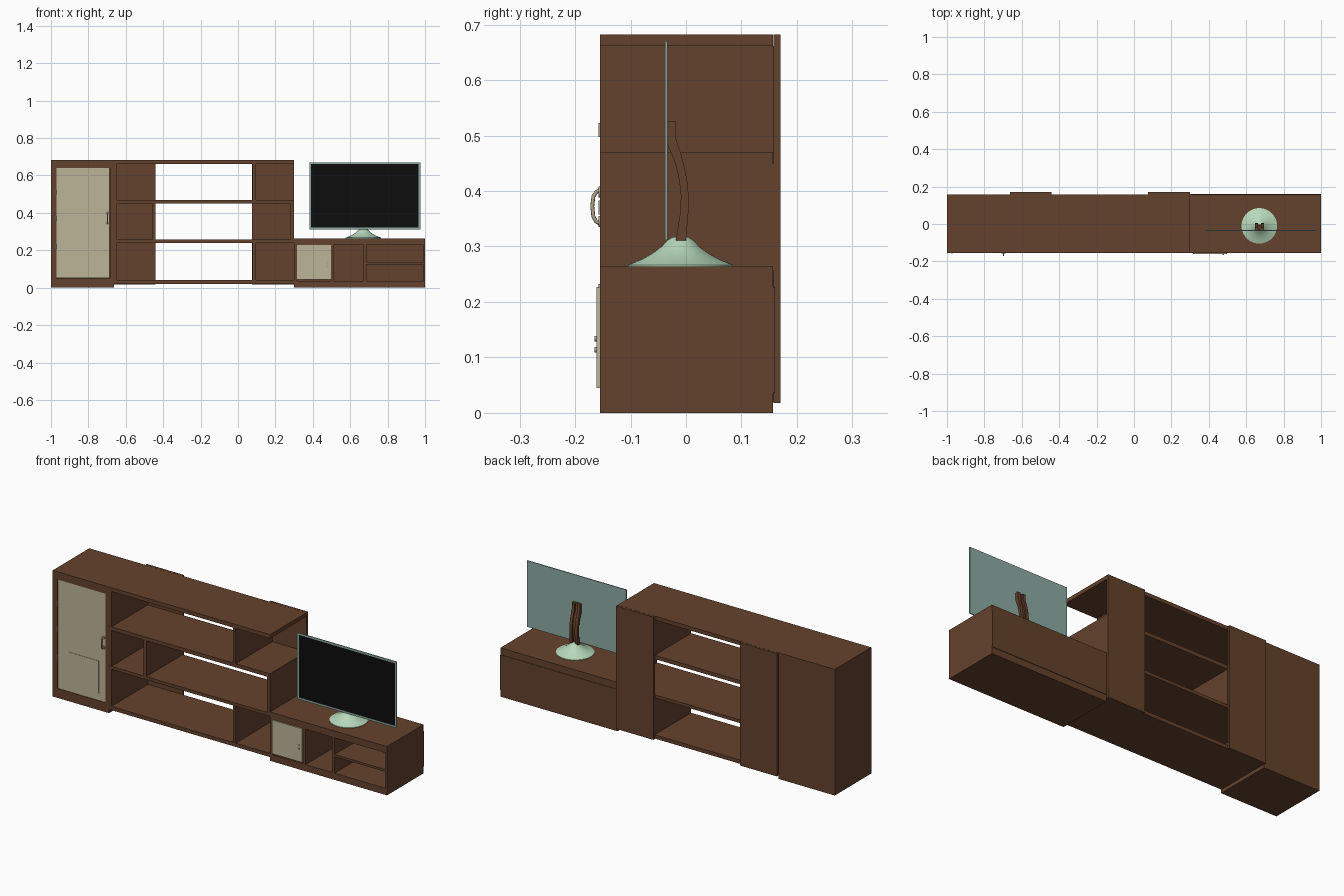
import bpy, bmesh, math
from mathutils import Matrix

if "Cube" in bpy.data.objects:
    bpy.data.objects.remove(bpy.data.objects["Cube"])


def material(name, rgb):
    m = bpy.data.materials.new(name)
    m.diffuse_color = (*rgb, 1)
    m.use_nodes = True
    m.node_tree.nodes["Principled BSDF"].inputs["Base Color"].default_value = m.diffuse_color
    return m


WOOD = material("walnut wood", (0.130, 0.054, 0.026))
CREAM = material("cream door", (0.515, 0.462, 0.314))
METAL = material("handle metal", (0.42, 0.37, 0.25))
TEAL = material("grey teal casing", (0.27, 0.41, 0.37))
MINT = material("pale green base", (0.474, 0.694, 0.497))
BLACK = material("black screen", (0.004, 0.004, 0.004))
FRONT, BACK = -0.155, 0.157


def finish(name, bm, mat, smooth=False):
    bmesh.ops.recalc_face_normals(bm, faces=bm.faces)
    me = bpy.data.meshes.new(name)
    bm.to_mesh(me)
    bm.free()
    me.materials.append(mat)
    ob = bpy.data.objects.new(name, me)
    bpy.context.collection.objects.link(ob)
    if smooth:
        bpy.ops.object.select_all(action='DESELECT')
        ob.select_set(True)
        bpy.context.view_layer.objects.active = ob
        bpy.ops.object.shade_smooth_by_angle(angle=math.radians(40))
    return ob


def box(name, x, z, y=(FRONT, BACK), mat=WOOD):
    bm = bmesh.new()
    bmesh.ops.create_cube(bm, size=1)
    for v in bm.verts:
        v.co = [r[0] if c < 0 else r[1] for r, c in zip((x, y, z), v.co)]
    return finish(name, bm, mat)


def cylinder(name, loc, r, depth, axis='Z', mat=METAL):
    bm = bmesh.new()
    bmesh.ops.create_cone(bm, cap_ends=True, segments=20, radius1=r, radius2=r, depth=depth)
    rot = Matrix.Rotation(math.pi / 2, 4, 'X') if axis == 'Y' else Matrix()
    bmesh.ops.transform(bm, matrix=Matrix.Translation(loc) @ rot, verts=bm.verts)
    return finish(name, bm, mat, True)


# Tall cupboard on the left
box("cupboard_left_side", (-1, -0.971), (0, 0.682))
box("cupboard_right_side", (-0.685, -0.663), (0, 0.682))
box("cupboard_top", (-0.971, -0.685), (0.64, 0.682))
box("cupboard_bottom", (-0.971, -0.685), (0, 0.05))
box("cupboard_back", (-0.971, -0.685), (0.05, 0.64), (0.145, BACK))
box("cupboard_door", (-0.970, -0.686), (0.051, 0.639), (FRONT + 0.002, FRONT + 0.016), CREAM)
box("cupboard_door_panel", (-0.907, -0.725), (0.088, 0.265), (FRONT, FRONT + 0.004), CREAM)
for z in (0.22, 0.37, 0.51):
    cylinder("cupboard_hinge", (-0.974, FRONT, z), 0.003, 0.025)

# Cupboard pull handle with two round mounts
for z in (0.345, 0.398):
    cylinder("handle_mount", (-0.698, FRONT, z), 0.010, 0.006, 'Y')
cu = bpy.data.curves.new("cupboard_handle", 'CURVE')
cu.dimensions = '3D'
cu.bevel_depth = 0.0035
cu.bevel_resolution = 2
sp = cu.splines.new('POLY')
path = [(-0.155, 0.402), (-0.162, 0.398), (-0.167, 0.39), (-0.169, 0.372),
        (-0.167, 0.354), (-0.162, 0.345), (-0.155, 0.341)]
sp.points.add(len(path) - 1)
for p, (y, z) in zip(sp.points, path):
    p.co = (-0.698, y, z, 1)
cu.materials.append(METAL)
bpy.context.collection.objects.link(bpy.data.objects.new("cupboard_handle", cu))

# Open shelf unit: four boards, uprights and two back panels
LEVELS = [(0.020, 0.040), (0.240, 0.257), (0.450, 0.470), (0.661, 0.682)]
for z in LEVELS:
    box("shelf_board", (-0.663, 0.30), z)
box("shelf_left_side", (-0.663, -0.649), (0.02, 0.661), (FRONT + 0.001, 0.158))
UPRIGHTS = [(0, (0.078, 0.095)), (1, (-0.456, -0.440)), (1, (0.281, 0.30)), (2, (0.078, 0.095))]
for row, x in UPRIGHTS:
    box("shelf_upright", x, (LEVELS[row][1], LEVELS[row + 1][0]), (FRONT, 0.158))
for x in ((-0.663, -0.441), (0.076, 0.30)):
    box("shelf_back_panel", x, (0.018, 0.682), (0.158, 0.17))

# Low media cabinet on the right
box("media_top", (0.30, 1), (0.227, 0.264))
box("media_bottom", (0.30, 1), (0, 0.036))
for x in ((0.30, 0.315), (0.497, 0.513), (0.671, 0.686), (0.992, 1)):
    box("media_upright", x, (0.036, 0.227))
box("media_shelf", (0.686, 0.992), (0.125, 0.137))
box("media_back", (0.301, 1), (0.036, 0.227), (0.145, 0.160))
box("media_door", (0.315, 0.497), (0.045, 0.227), (-0.161, -0.150), CREAM)
for z in (0.114, 0.134):
    cylinder("media_door_knob", (0.477, -0.162, z), 0.005, 0.005, 'Y')

# Television: casing, screen and frame strips
box("tv_casing", (0.381, 0.975), (0.312, 0.670), (-0.036, -0.033), TEAL)
box("tv_screen", (0.391, 0.965), (0.322, 0.660), (-0.0368, -0.0355), BLACK)
for z in ((0.312, 0.322), (0.660, 0.670)):
    box("tv_frame_rail", (0.381, 0.975), z, (-0.038, -0.0355), TEAL)
for x in ((0.381, 0.391), (0.965, 0.975)):
    box("tv_frame_stile", x, (0.322, 0.660), (-0.038, -0.0355), TEAL)

# Television stand: lathed base
profile = [(0.095, 0.264), (0.095, 0.267), (0.085, 0.271), (0.068, 0.278), (0.050, 0.288),
           (0.034, 0.300), (0.024, 0.311), (0.014, 0.317), (0, 0.319)]
bm = bmesh.new()
vs = [bm.verts.new((r, 0, z)) for r, z in [(0, 0.264)] + profile]
es = [bm.edges.new(p) for p in zip(vs, vs[1:])]
bmesh.ops.spin(bm, geom=vs + es, cent=(0, 0, 0), axis=(0, 0, 1), angle=2 * math.pi, steps=48)
bmesh.ops.remove_doubles(bm, verts=bm.verts, dist=1e-5)
bmesh.ops.translate(bm, vec=(0.67, -0.01, 0), verts=bm.verts)
finish("tv_base", bm, MINT, True)

# Curved neck: two arms joined by a thinner web
rear = [(-0.018, 0.525), (-0.018, 0.494), (-0.010, 0.470), (-0.004, 0.448), (0.002, 0.420),
        (0.005, 0.390), (0.004, 0.358), (0.000, 0.311)]
fore = [(-0.033, 0.525), (-0.033, 0.483), (-0.025, 0.464), (-0.018, 0.446), (-0.012, 0.418),
        (-0.009, 0.390), (-0.011, 0.358), (-0.018, 0.311)]


def neck(name, x0, x1, thickness):
    bm = bmesh.new()
    rows = []
    for (fy, fz), (ry, rz) in zip(fore, rear):
        by, bz = fy + (ry - fy) * thickness, fz + (rz - fz) * thickness
        rows.append([bm.verts.new(c) for c in
                     ((x0, fy, fz), (x1, fy, fz), (x1, by, bz), (x0, by, bz))])
    for a, b in zip(rows, rows[1:]):
        for i in range(4):
            j = (i + 1) % 4
            bm.faces.new((a[i], a[j], b[j], b[i]))
    bm.faces.new(rows[0])
    bm.faces.new(rows[-1])
    finish(name, bm, WOOD, True)


neck("tv_neck_arm_left", 0.647, 0.663, 1)
neck("tv_neck_arm_right", 0.679, 0.695, 1)
neck("tv_neck_web", 0.663, 0.679, 0.45)
